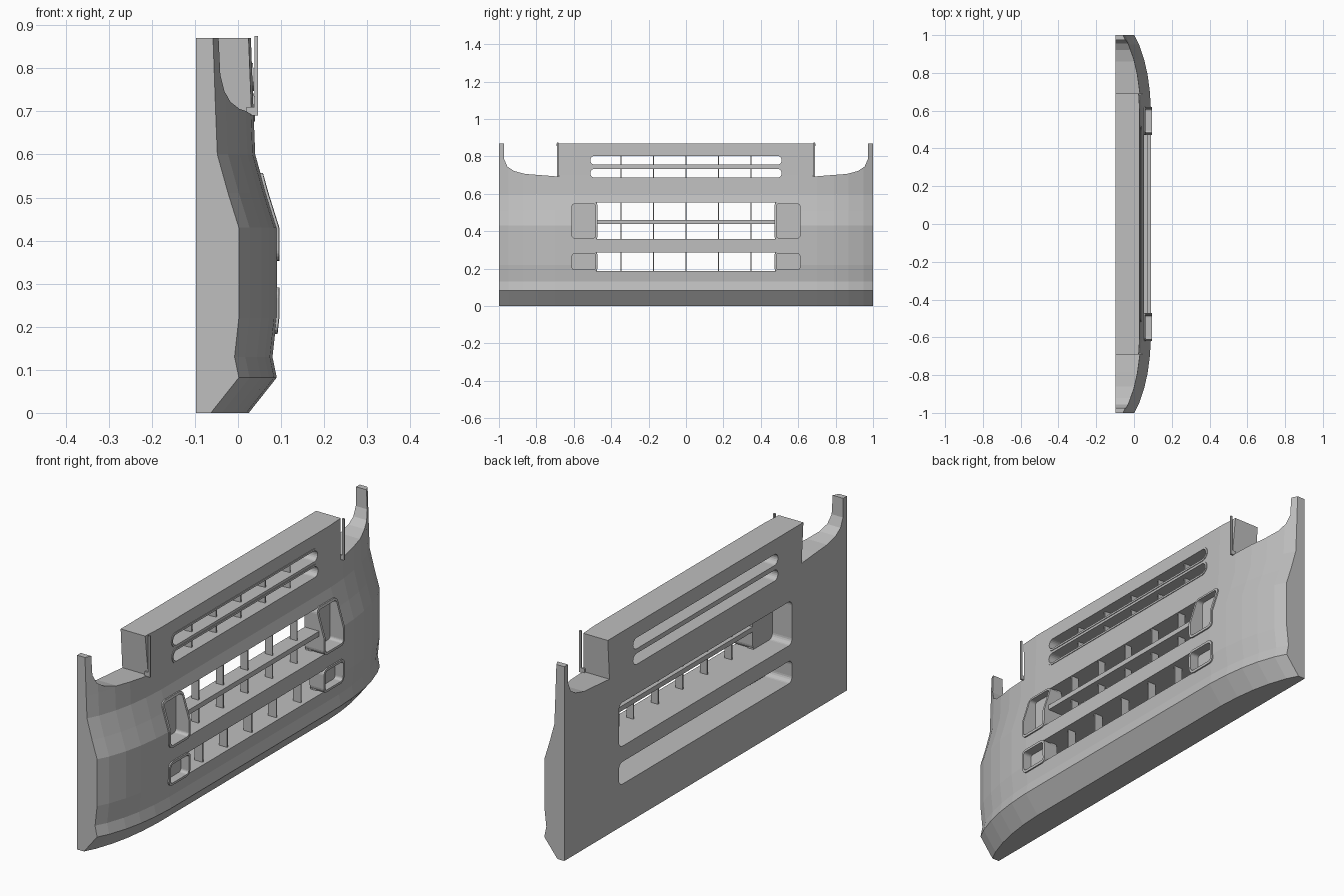
import bpy, bmesh, math

cube = bpy.data.objects.get("Cube")
if cube:
    bpy.data.objects.remove(cube, do_unlink=True)

grey = bpy.data.materials.new("light_grey")
grey.use_nodes = True
grey.diffuse_color = (0.52, 0.52, 0.52, 1)
grey.node_tree.nodes["Principled BSDF"].inputs["Base Color"].default_value = (0.52, 0.52, 0.52, 1)

BACK = -0.097
# Front profile (x, z) at the centre, and how far it sweeps back along y
PROFILE = [(0.025, 0), (0.09, 0.082), (0.08, 0.13), (0.09, 0.22), (0.09, 0.43),
           (0.065, 0.51), (0.04, 0.6), (0.036, 0.7), (0.03, 0.87)]
SWEEP = [(0.6, 0), (0.7, 0.006), (0.79, 0.018), (0.87, 0.036), (0.95, 0.063), (1, 0.088)]


def loft(name, sections):
    """Join equal-length closed sections into a capped solid."""
    bm = bmesh.new()
    rings = [[bm.verts.new(p) for p in s] for s in sections]
    n = len(rings[0])
    for a, b in zip(rings, rings[1:]):
        for i in range(n):
            j = (i + 1) % n
            bm.faces.new((a[i], a[j], b[j], b[i]))
    bm.faces.new(rings[0])
    bm.faces.new(rings[-1])
    bmesh.ops.recalc_face_normals(bm, faces=bm.faces)
    mesh = bpy.data.meshes.new(name)
    bm.to_mesh(mesh)
    bm.free()
    mesh.materials.append(grey)
    obj = bpy.data.objects.new(name, mesh)
    bpy.context.collection.objects.link(obj)
    return obj


def prism(name, outline, x0, x1):
    """Extrude a (y, z) outline along x."""
    return loft(name, [[(x, y, z) for y, z in outline] for x in (x0, x1)])


def box(name, x0, x1, y0, y1, z0, z1):
    return prism(name, [(y0, z0), (y1, z0), (y1, z1), (y0, z1)], x0, x1)


def rounded(y0, y1, z0, z1, r, steps=5):
    pts = []
    corners = [(y1 - r, z1 - r), (y0 + r, z1 - r), (y0 + r, z0 + r), (y1 - r, z0 + r)]
    for k, (cy, cz) in enumerate(corners):
        for i in range(steps + 1):
            a = math.pi / 2 * (k + i / steps)
            pts.append((cy + r * math.cos(a), cz + r * math.sin(a)))
    return pts


def boolean(obj, tool, operation):
    mod = obj.modifiers.new("cut", 'BOOLEAN')
    mod.operation = operation
    mod.solver = 'EXACT'
    mod.object = tool
    bpy.context.view_layer.objects.active = obj
    bpy.ops.object.modifier_apply(modifier=mod.name)
    bpy.data.objects.remove(tool, do_unlink=True)


def shell(name, lift=0):
    """The swept panel, with its front face optionally raised."""
    stations = [(-y, s) for y, s in reversed(SWEEP)] + SWEEP
    return loft(name, [[(x - s + lift, y, z) for x, z in PROFILE]
                       + [(BACK, y, PROFILE[-1][1]), (BACK, y, 0)] for y, s in stations])


def rim(name, y0, y1, z0, z1, r, width, lift, x0):
    """A raised border that follows the panel surface."""
    ring = prism(name, rounded(y0, y1, z0, z1, r), x0, 0.2)
    hole = prism("hole", rounded(y0 + width, y1 - width, z0 + width, z1 - width,
                                 max(r - width, 0.004)), -0.3, 0.3)
    boolean(ring, hole, 'DIFFERENCE')
    boolean(ring, shell("skin", lift), 'INTERSECT')


# Main panel with headlamp notches and grille openings
panel = shell("bumper_panel")
NOTCH = [(0.695, 0.95), (0.692, 0.87), (0.68, 0.692), (0.78, 0.7), (0.86, 0.706),
         (0.92, 0.722), (0.955, 0.745), (0.972, 0.785), (0.976, 0.95)]
for side in (-1, 1):
    boolean(panel, prism("notch", [(side * y, z) for y, z in NOTCH], -0.3, 0.3), 'DIFFERENCE')
SLOTS = [(0.677, 0.742), (0.747, 0.812)]
for z0, z1 in SLOTS:
    boolean(panel, prism("slot", rounded(-0.512, 0.512, z0 + 0.008, z1 - 0.008, 0.024), -0.3, 0.3), 'DIFFERENCE')
OPENINGS = [(0.187, 0.287), (0.357, 0.553)]
for z0, z1 in OPENINGS:
    boolean(panel, prism("opening", rounded(-0.612, 0.612, z0, z1, 0.024), -0.3, 0.3), 'DIFFERENCE')

# Raised borders around the upper slots
for z0, z1 in SLOTS:
    rim("slot_border", -0.52, 0.52, z0, z1, 0.032, 0.009, 0.003, 0.0)

# Lamp pockets at both ends of the lower openings
for z0, z1 in OPENINGS:
    depth = 0.03 if z1 > 0.5 else 0.055
    for side in (-1, 1):
        y0, y1 = sorted((side * 0.472, side * 0.62))
        rim("pocket_border", y0, y1, z0 - 0.004, z1 + 0.004, 0.024, 0.011, 0.006, depth - 0.03)
        box("pocket_floor", depth - 0.03, depth, y0 + 0.005, y1 - 0.005, z0, z1)

# Horizontal grille bar and thin vertical fins
box("grille_bar", 0.0, 0.072, -0.48, 0.48, 0.438, 0.46)
ROWS = [(0.68, 0.74, -0.025, 0.015), (0.75, 0.81, -0.025, 0.015),
        (0.35, 0.56, 0.015, 0.05), (0.18, 0.29, 0.03, 0.07)]
for z0, z1, x0, x1 in ROWS:
    for k in range(-2, 3):
        y = k * 0.174
        box("grille_fin", x0, x1, y - 0.003, y + 0.003, z0, z1)

# Upright blades at the inner edges of the headlamp notches
for side in (-1, 1):
    y0, y1 = sorted((side * 0.682, side * 0.69))
    box("notch_blade", 0.038, 0.047, y0, y1, 0.698, 0.875)
    box("notch_blade_foot", 0.02, 0.047, y0, y1, 0.69, 0.71)
